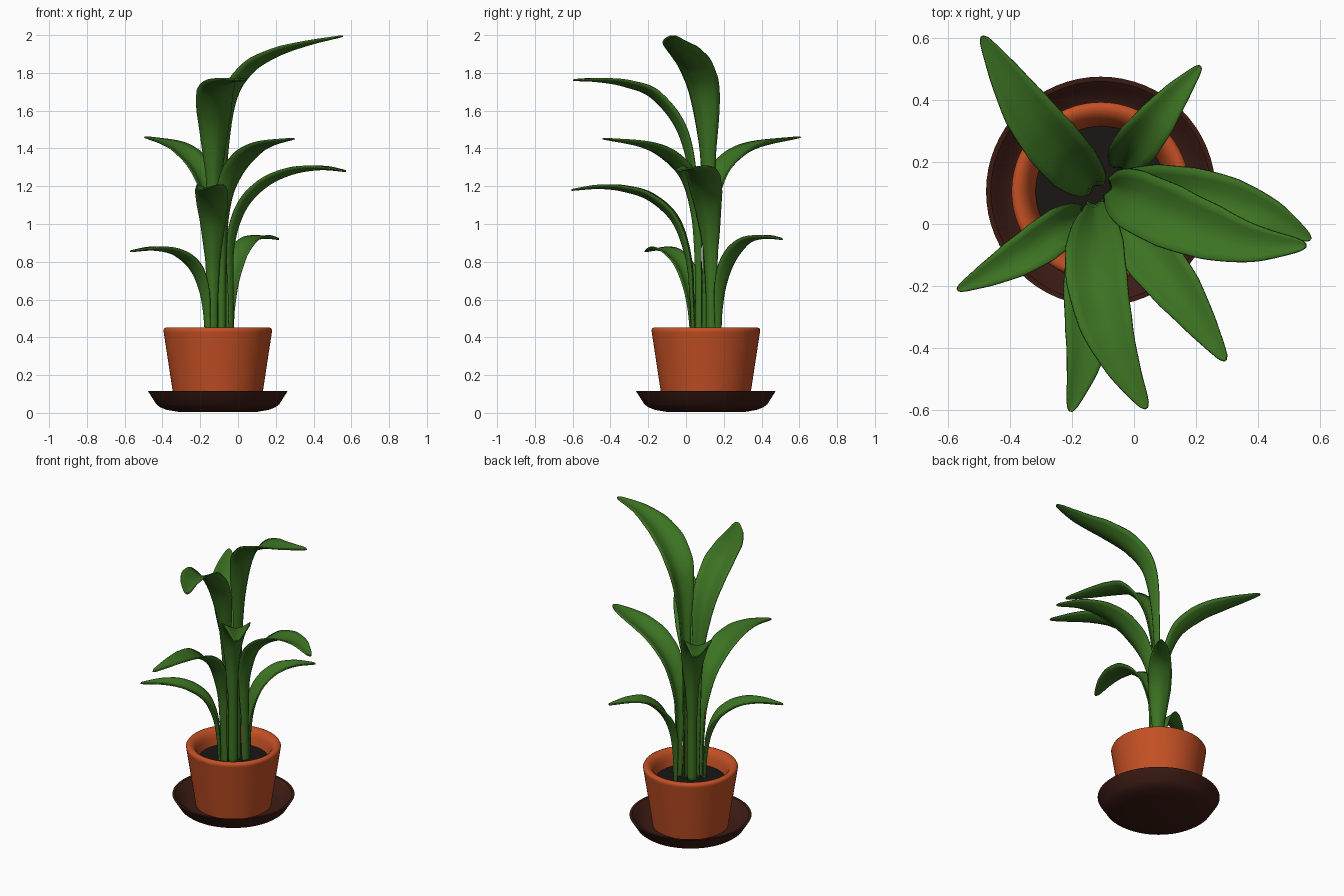
import bpy, bmesh, math
from mathutils import Vector

CX, CY = -0.107, 0.105   # pot axis


def material(name, rgb):
    m = bpy.data.materials.new(name)
    m.diffuse_color = (*rgb, 1)
    return m


GREEN = material("leaf green", (0.045, 0.17, 0.016))
CLAY = material("terracotta", (0.55, 0.08, 0.018))
BROWN = material("dark brown", (0.045, 0.011, 0.007))
SOIL = material("soil", (0.01, 0.008, 0.007))


def finish(name, bm, mat, angle):
    bmesh.ops.recalc_face_normals(bm, faces=bm.faces)
    me = bpy.data.meshes.new(name)
    bm.to_mesh(me)
    bm.free()
    me.materials.append(mat)
    ob = bpy.data.objects.new(name, me)
    bpy.context.collection.objects.link(ob)
    bpy.ops.object.select_all(action='DESELECT')
    ob.select_set(True)
    bpy.context.view_layer.objects.active = ob
    bpy.ops.object.shade_smooth_by_angle(angle=math.radians(angle))
    return ob


def lathe(name, profile, mat, angle=35, n=64):
    """Spin an (r, z) profile that starts and ends on the axis."""
    bm = bmesh.new()
    vs = [bm.verts.new((r, 0, z)) for r, z in profile]
    es = [bm.edges.new(p) for p in zip(vs, vs[1:])]
    bmesh.ops.spin(bm, geom=vs + es, cent=(0, 0, 0), axis=(0, 0, 1),
                   angle=math.tau, steps=n, use_duplicate=False)
    bmesh.ops.remove_doubles(bm, verts=bm.verts, dist=1e-4)
    ob = finish(name, bm, mat, angle)
    ob.location = (CX, CY, 0)
    return ob


# Saucer, pot and soil
lathe("saucer", [(0, 0.004), (0.20, 0.004), (0.27, 0.016), (0.305, 0.03), (0.325, 0.045),
                 (0.36, 0.10), (0.37, 0.116), (0.355, 0.116), (0.335, 0.10),
                 (0.30, 0.062), (0.27, 0.055), (0, 0.055)], BROWN)
lathe("pot", [(0, 0.05), (0.229, 0.05), (0.286, 0.425), (0.288, 0.438), (0.283, 0.448),
              (0.272, 0.453), (0.258, 0.451), (0.243, 0.442), (0.23, 0.425),
              (0.22, 0.40), (0.208, 0.345), (0, 0.345)], CLAY, 50)
lathe("soil", [(0, 0.34), (0.213, 0.34), (0.213, 0.356), (0, 0.358)], SOIL)


def catmull(pts, per=10):
    p = [2 * pts[0] - pts[1]] + pts + [2 * pts[-1] - pts[-2]]
    out = []
    for a, b, c, d in zip(p, p[1:], p[2:], p[3:]):
        for i in range(per):
            t = i / per
            out.append(0.5 * (2 * b + (c - a) * t + (2 * a - 5 * b + 4 * c - d) * t * t
                              + (3 * b - a - 3 * c + d) * t ** 3))
    return out + [pts[-1]]


# Blade half width against distance from the tip
WIDTH = [(0, 0.004), (0.012, 0.015), (0.04, 0.025), (0.15, 0.054), (0.3, 0.085), (0.45, 0.098),
         (0.6, 0.092), (0.75, 0.07), (0.95, 0.042), (1.2, 0.028), (9, 0.024)]


def half_width(d):
    for (d0, w0), (d1, w1) in zip(WIDTH, WIDTH[1:]):
        if d <= d1:
            return w0 + (w1 - w0) * (d - d0) / (d1 - d0)


def leaf(name, scale, path):
    """Gutter-shaped blade swept along a curved midrib."""
    pts = catmull([Vector(p) for p in path])
    # extra rings close to the tip round it off
    pts[-1:] = [pts[-2].lerp(pts[-1], f) for f in (0.5, 0.8, 0.94, 1)]
    dist = [0.0]
    for a, b in zip(pts[::-1], pts[-2::-1]):
        dist.append(dist[-1] + (a - b).length)
    dist.reverse()
    main = (pts[-1] - pts[0]) * Vector((1, 1, 0))
    main.normalize()
    bm = bmesh.new()
    rows = []
    for i, p in enumerate(pts):
        t = (pts[min(i + 1, len(pts) - 1)] - pts[max(i - 1, 0)]).normalized()
        heading = main * 0.5 + Vector((t.x, t.y, 0))
        side = heading.cross(Vector((0, 0, 1)))
        side = (side - t * side.dot(t)).normalized()
        up = side.cross(t)
        d = dist[i] / scale
        w = half_width(d) * scale
        cup = 0.22 + 0.4 * min(1, d / 0.9)
        rows.append([bm.verts.new(p + side * w * u + up * w * cup * (abs(u) ** 1.5 - 0.4))
                     for u in (-1, -0.7, -0.35, 0, 0.35, 0.7, 1)])
    for r, s in zip(rows, rows[1:]):
        for j in range(6):
            bm.faces.new((r[j], r[j + 1], s[j + 1], s[j]))
    ob = finish(name, bm, GREEN, 60)
    mod = ob.modifiers.new("thickness", 'SOLIDIFY')
    mod.thickness = 0.008
    mod.offset = 0


# Leaves, from the tallest down
leaf("leaf_top_right", 1.05, [(-0.08, 0.11, 0.34), (-0.08, 0.115, 0.8), (-0.07, 0.115, 1.3), (-0.03, 0.095, 1.65),
     (0.06, 0.05, 1.81), (0.2, -0.01, 1.90), (0.37, -0.06, 1.955), (0.555, -0.07, 1.995)])
leaf("leaf_top_front", 1.0, [(-0.12, 0.07, 0.34), (-0.125, 0.065, 0.8), (-0.125, 0.04, 1.2), (-0.125, -0.03, 1.5),
     (-0.12, -0.17, 1.68), (-0.09, -0.32, 1.74), (-0.035, -0.46, 1.76), (0.04, -0.595, 1.762)])
leaf("leaf_back_left", 0.92, [(-0.13, 0.12, 0.34), (-0.13, 0.12, 0.75), (-0.14, 0.135, 1.05), (-0.19, 0.18, 1.25),
     (-0.27, 0.27, 1.36), (-0.36, 0.39, 1.42), (-0.49, 0.605, 1.46)])
leaf("leaf_front_right", 0.9, [(-0.08, 0.06, 0.34), (-0.08, 0.06, 0.7), (-0.075, 0.045, 1.05), (-0.03, 0.0, 1.24),
     (0.06, -0.11, 1.36), (0.16, -0.24, 1.42), (0.295, -0.44, 1.452)])
leaf("leaf_right", 0.93, [(-0.03, 0.13, 0.34), (-0.035, 0.13, 0.65), (-0.03, 0.125, 0.9), (0.03, 0.11, 1.09),
     (0.14, 0.095, 1.21), (0.28, 0.075, 1.275), (0.43, 0.03, 1.295), (0.57, -0.05, 1.28)])
leaf("leaf_front", 0.88, [(-0.135, 0.04, 0.34), (-0.135, 0.03, 0.6), (-0.135, 0.01, 0.82), (-0.135, -0.06, 1.02),
     (-0.14, -0.19, 1.14), (-0.145, -0.33, 1.185), (-0.165, -0.46, 1.195), (-0.205, -0.605, 1.18)])
leaf("leaf_low_back", 0.72, [(-0.04, 0.175, 0.34), (-0.04, 0.18, 0.55), (-0.03, 0.2, 0.7), (0.0, 0.245, 0.82),
     (0.06, 0.32, 0.905), (0.13, 0.41, 0.93), (0.215, 0.51, 0.92)])
leaf("leaf_low_left", 0.7, [(-0.165, 0.04, 0.34), (-0.17, 0.035, 0.5), (-0.19, 0.02, 0.65), (-0.24, -0.015, 0.77),
     (-0.33, -0.08, 0.845), (-0.44, -0.145, 0.868), (-0.57, -0.213, 0.855)])
